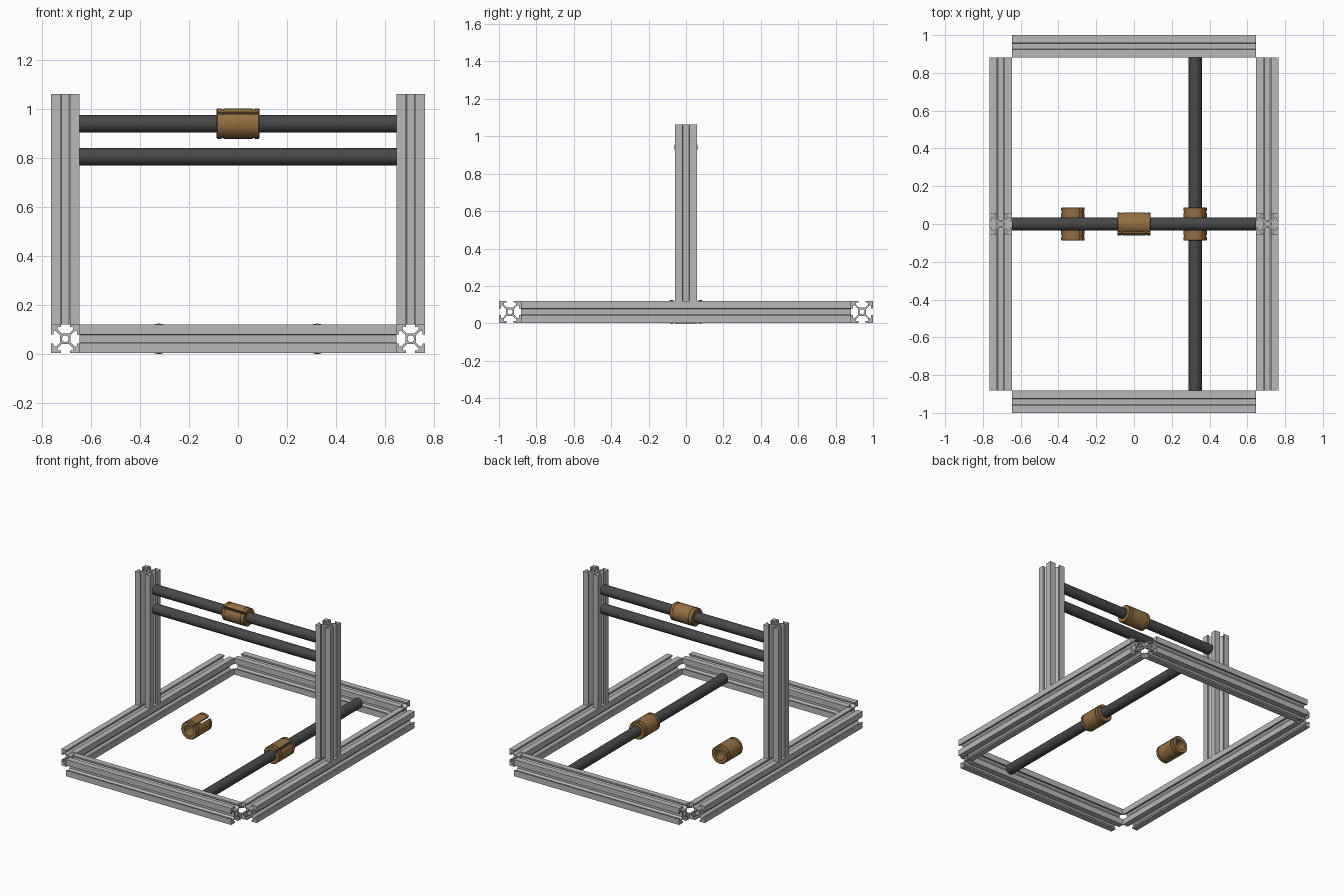
import bpy, bmesh, math
from mathutils import Matrix, Vector

if "Cube" in bpy.data.objects:
    bpy.data.objects.remove(bpy.data.objects["Cube"])

MM = 2 / 340            # the frame is laid out in millimetres
Z0 = 10.5               # height of the base frame's centre line


def material(name, col):
    m = bpy.data.materials.new(name)
    m.diffuse_color = (*col, 1)
    m.use_nodes = True
    m.node_tree.nodes["Principled BSDF"].inputs["Base Color"].default_value = m.diffuse_color
    return m


ALU = material("aluminium grey", (0.48, 0.48, 0.48))
STEEL = material("dark steel", (0.065, 0.065, 0.065))
BRONZE = material("bronze brown", (0.30, 0.16, 0.055))

# local z (the part's length) turned onto a world axis
AXES = {
    "x": Matrix(((0, 0, 1), (1, 0, 0), (0, 1, 0))),
    "y": Matrix(((0, 1, 0), (0, 0, 1), (1, 0, 0))),
    "z": Matrix.Identity(3),
}


def finish(bm, name, mat, axis, centre):
    bmesh.ops.recalc_face_normals(bm, faces=bm.faces[:])
    bm.transform(Matrix.Scale(MM, 4) @ Matrix.Translation(centre) @ AXES[axis].to_4x4())
    me = bpy.data.meshes.new(name)
    bm.to_mesh(me)
    bm.free()
    me.materials.append(mat)
    ob = bpy.data.objects.new(name, me)
    bpy.context.collection.objects.link(ob)
    bpy.ops.object.select_all(action="DESELECT")
    ob.select_set(True)
    bpy.context.view_layer.objects.active = ob
    bpy.ops.object.shade_smooth_by_angle(angle=math.radians(30))


def circle(r, n):
    return [(r * math.cos(2 * math.pi * i / n), r * math.sin(2 * math.pi * i / n)) for i in range(n)]


def extrude(name, loops, length, mat, axis, centre):
    """Fill closed loops (outline plus holes) and extrude along the axis."""
    bm = bmesh.new()
    for loop in loops:
        vs = [bm.verts.new((x, y, -length / 2)) for x, y in loop]
        for a, b in zip(vs, vs[1:] + vs[:1]):
            bm.edges.new((a, b))
    bmesh.ops.triangle_fill(bm, edges=bm.edges[:], use_beauty=True, use_dissolve=False)
    res = bmesh.ops.extrude_face_region(bm, geom=bm.faces[:])
    top = [v for v in res["geom"] if isinstance(v, bmesh.types.BMVert)]
    bmesh.ops.translate(bm, verts=top, vec=(0, 0, length))
    finish(bm, name, mat, axis, centre)


# T-slot profile: one side from corner to corner, repeated four times
half = [(10, 10), (3.1, 10), (3.1, 8.2), (5.5, 8.2), (5.5, 6.6), (2.6, 3.7)]
side = half + [(-x, y) for x, y in reversed(half[1:])]
T_SLOT = []
for k in range(4):
    c, s = round(math.cos(k * math.pi / 2)), round(math.sin(k * math.pi / 2))
    T_SLOT += [(x * c - y * s, x * s + y * c) for x, y in side]
BORE = circle(2.3, 20)


def rail(name, length, axis, centre):
    extrude(name, [T_SLOT, BORE], length, ALU, axis, centre)


def rod(name, length, axis, centre):
    extrude(name, [circle(6, 48)], length, STEEL, axis, centre)


def bearing(name, axis, centre, slit_angle):
    """Slit sleeve with two retaining-ring grooves."""
    outer = [(9.9, 15), (10.5, 14.4), (10.5, 11.5), (10, 11.5), (10, 10.2), (10.5, 10.2)]
    prof = [(6.02, 15)] + outer + [(r, -z) for r, z in reversed(outer)] + [(6.02, -15)]
    n, gap = 60, math.radians(13)
    bm = bmesh.new()
    rings = []
    for i in range(n + 1):
        a = math.radians(slit_angle) + gap / 2 + (2 * math.pi - gap) * i / n
        rings.append([bm.verts.new((r * math.cos(a), r * math.sin(a), z)) for r, z in prof])
    for p, q in zip(rings, rings[1:]):
        for j in range(len(prof)):
            k = (j + 1) % len(prof)
            bm.faces.new((p[j], p[k], q[k], q[j]))
    bm.faces.new(rings[0])
    bm.faces.new(rings[-1])
    finish(bm, name, BRONZE, axis, centre)


# base frame and uprights
for s, lr, fb in ((-1, "left", "front"), (1, "right", "back")):
    rail(f"{lr}_base_rail", 300, "y", Vector((120 * s, 0, Z0)))
    rail(f"{fb}_base_rail", 220, "x", Vector((0, 160 * s, Z0)))
    rail(f"{lr}_upright", 160, "z", Vector((120 * s, 0, Z0 + 90)))

# guide rods
rod("upper_cross_rod", 220, "x", Vector((0, 0, Z0 + 149.5)))
rod("lower_cross_rod", 220, "x", Vector((0, 0, Z0 + 126.5)))
rod("base_rod", 300, "y", Vector((55, 0, Z0)))

# linear bearings
bearing("cross_bearing", "x", Vector((0, 0, Z0 + 149.5)), 135)
bearing("left_base_bearing", "y", Vector((-55, 0, Z0)), 45)
bearing("right_base_bearing", "y", Vector((55, 0, Z0)), 45)
